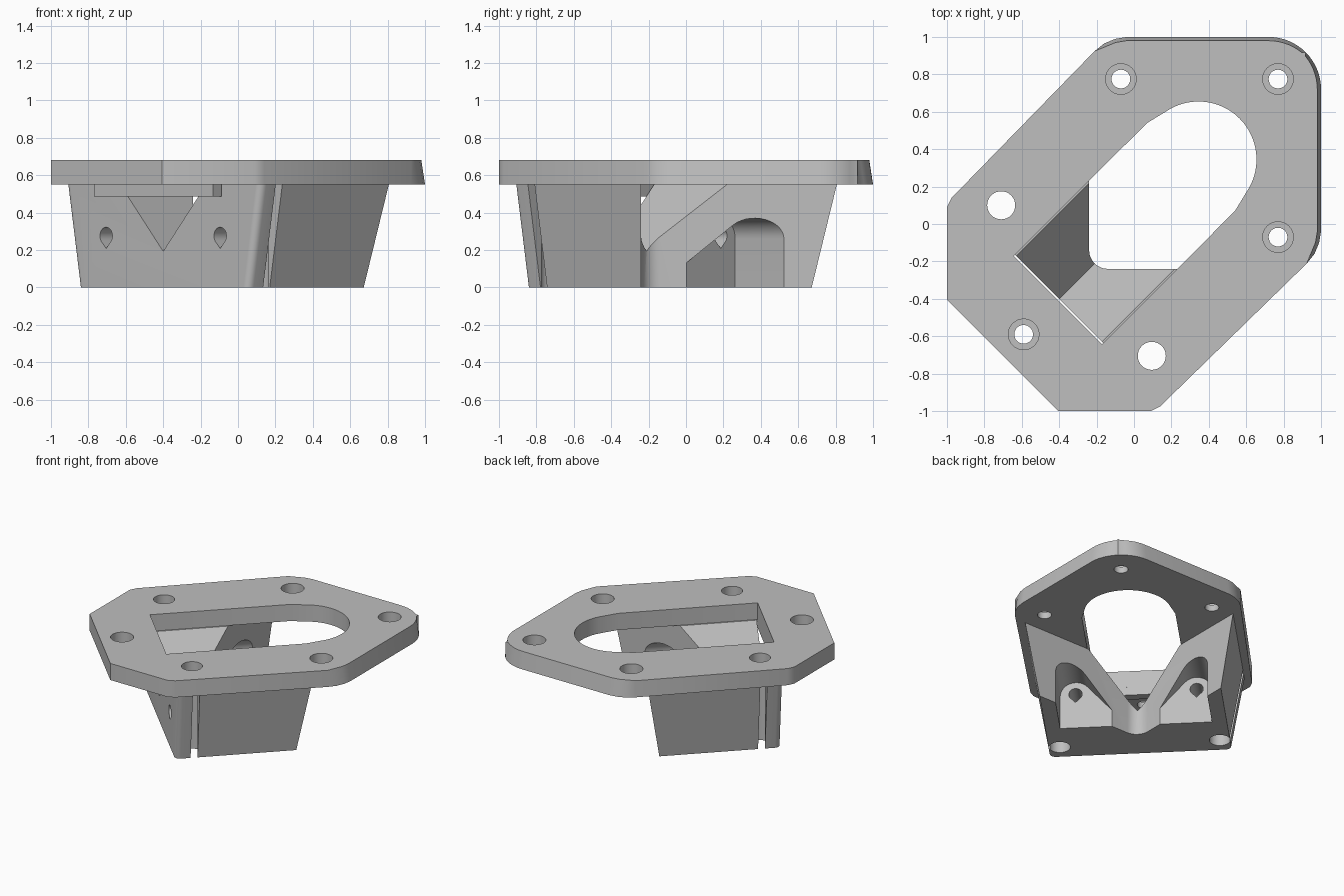
import bpy, bmesh
from math import sin, cos, radians, pi
from mathutils import Matrix, Vector

cube = bpy.data.objects.get("Cube")
if cube:
    bpy.data.objects.remove(cube, do_unlink=True)

grey = bpy.data.materials.new("plain grey")
grey.use_nodes = True
grey.diffuse_color = (0.52, 0.52, 0.52, 1)
grey.node_tree.nodes["Principled BSDF"].inputs["Base Color"].default_value = grey.diffuse_color

# The part is symmetric about the diagonal: u runs along it, w across it
DIAG = Matrix.Rotation(pi / 4, 4, 'Z')
# Profiles drawn in (w, z) and extruded along u
ALONG_U = DIAG @ Matrix(((0, 0, 1, 0), (1, 0, 0, 0), (0, 1, 0, 0), (0, 0, 0, 1)))


def prism(name, pts, z0, z1, matrix=Matrix(), top=None):
    """Extrude a 2D outline; top optionally gives a different upper outline."""
    bm = bmesh.new()
    low = [bm.verts.new((x, y, z0)) for x, y in pts]
    high = [bm.verts.new((x, y, z1)) for x, y in (top or pts)]
    bm.faces.new(low[::-1])
    bm.faces.new(high)
    n = len(pts)
    for i in range(n):
        j = (i + 1) % n
        bm.faces.new((low[i], low[j], high[j], high[i]))
    bm.transform(matrix)
    bmesh.ops.recalc_face_normals(bm, faces=bm.faces)
    mesh = bpy.data.meshes.new(name)
    bm.to_mesh(mesh)
    bm.free()
    obj = bpy.data.objects.new(name, mesh)
    bpy.context.collection.objects.link(obj)
    mesh.materials.append(grey)
    return obj


def arc(cx, cy, r, a0, a1, n=12):
    return [(cx + r * cos(radians(a0 + (a1 - a0) * i / n)),
             cy + r * sin(radians(a0 + (a1 - a0) * i / n))) for i in range(n + 1)]


def circle(x, y, r):
    return arc(x, y, r, 0, 348.75, 31)


def cut(target, cutter):
    cutter.hide_render = True
    mod = target.modifiers.new("cut", 'BOOLEAN')
    mod.operation, mod.solver, mod.object = 'DIFFERENCE', 'EXACT', cutter
    bpy.context.view_layer.objects.active = target
    bpy.ops.object.modifier_apply(modifier=mod.name)
    bpy.data.objects.remove(cutter, do_unlink=True)


def swap(pts):
    return [(y, x) for x, y in reversed(pts)]


# Mounting plate with a drafted rounded corner
half = [(-0.405, -1), (0.09, -1), (0.14, -0.975), (0.925, -0.21), (0.965, -0.16),
        (0.99, -0.1), (1, -0.04)]
outline = half + arc(0.72, 0.72, 0.28, 0, 90, 16) + swap(half)
drafted = [(x - 0.02 * (x > 0.93), y - 0.02 * (y > 0.93)) for x, y in outline]
plate = prism("mounting_plate", outline, 0.55, 0.68, top=drafted)

# Central opening: square at one end, round at the other
side = [(-0.17, -0.643), (0.54, 0.07)]
opening = side + arc(0.345, 0.345, 0.31, -28, 118, 28) + swap(side)
cut(plate, prism("opening_cutter", opening, 0.4, 0.8))

# Counterbored screw holes
for x, y in ((-0.07, 0.775), (0.77, 0.775), (0.77, -0.07), (-0.59, -0.59)):
    cut(plate, prism("screw_cutter", circle(x, y, 0.05), 0.4, 0.8))
    cut(plate, prism("head_cutter", circle(x, y, 0.082), 0.6, 0.8))

# Body under the plate: flared sides, rounded front corners
FRONT, BACK = -0.566, 0.9


def body_outline(w):
    r = 0.04
    return (arc(FRONT + r, w - r, r, 90, 180, 6) + arc(FRONT + r, r - w, r, 180, 270, 6)
            + [(BACK, -w), (BACK, w)])


body = prism("angled_body", body_outline(0.645), 0, 0.55, DIAG, top=body_outline(0.74))

# Right-angled clearance that leaves two arms, with a filleted inner corner
clearance = arc(-0.14, -0.14, 0.1, 180, 270, 8) + [(2, -0.24), (2, 2), (-0.24, 2)]
cut(body, prism("clearance_cutter", clearance, -0.2, 0.8))

# V groove along the diagonal
cut(body, prism("groove_cutter", [(0, 0.193), (0.5, 0.743), (-0.5, 0.743)], -1, 1, ALONG_U))

# Arched pocket, angled screw hole and wire slot in each arm
pocket = ([(0.17, -0.1), (0.17, 0.13)] + arc(0.43, 0.26, 0.11, 138, 0, 14) + [(0.54, -0.1)])
teardrop = arc(0.431, 0.275, 0.047, -35, 215, 20) + [(0.431, 0.208)]
for s in (1, -1):
    cut(body, prism("pocket_cutter", [(s * w, z) for w, z in pocket], -0.168, 1.2, ALONG_U))
    cut(body, prism("teardrop_cutter", [(s * w, z) for w, z in teardrop], -0.8, 0, ALONG_U))
    slot = [(-0.455, s * 0.57), (-0.405, s * 0.57), (-0.405, s), (-0.455, s)]
    cut(body, prism("slot_cutter", slot, -0.2, 0.8, DIAG))

# Vertical through holes in plate and body
for x, y in ((-0.71, 0.1), (0.095, -0.705)):
    for part in (plate, body):
        cut(part, prism("through_cutter", circle(x, y, 0.075), -0.2, 0.8))

# Low bar under the plate across the groove mouth
bar = prism("front_bar", [(-0.64, -0.45), (-0.575, -0.45), (-0.575, 0.45), (-0.64, 0.45)],
            0.485, 0.552, DIAG)

bpy.ops.object.select_all(action='DESELECT')
for obj in (plate, body, bar):
    obj.select_set(True)
bpy.context.view_layer.objects.active = plate
bpy.ops.object.shade_smooth_by_angle(angle=radians(30))
